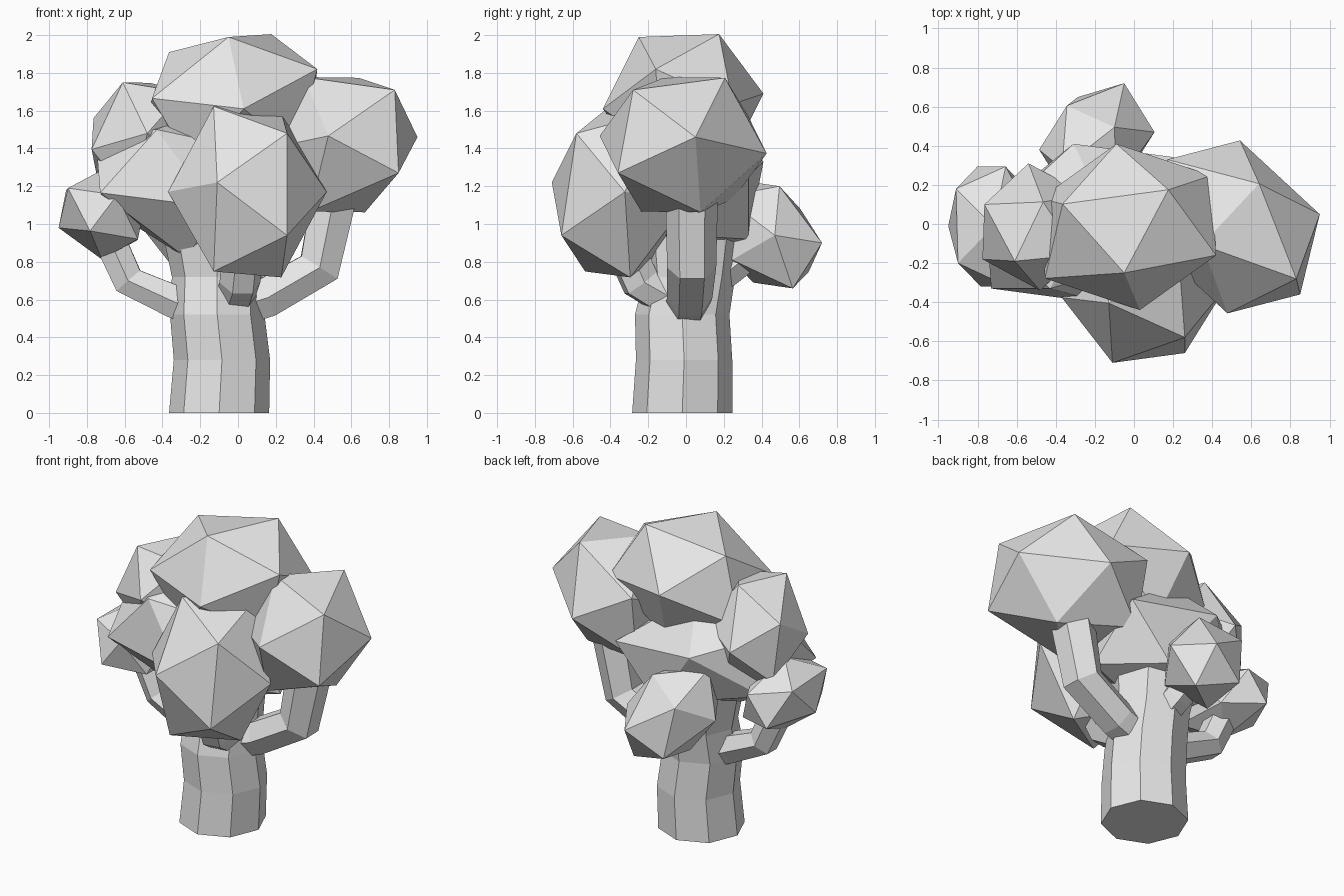
import bpy, bmesh
from math import cos, sin, tau
from mathutils import Matrix, Vector

cube = bpy.data.objects.get("Cube")
if cube:
    bpy.data.objects.remove(cube, do_unlink=True)

# One plain grey for the whole tree
grey = bpy.data.materials.new("plain_grey")
grey.use_nodes = True
colour = (0.8, 0.8, 0.8, 1)
grey.diffuse_color = colour
for node in grey.node_tree.nodes:
    if node.type == 'BSDF_PRINCIPLED':
        node.inputs["Base Color"].default_value = colour


def finish(bm, name):
    bmesh.ops.recalc_face_normals(bm, faces=bm.faces)
    mesh = bpy.data.meshes.new(name)
    bm.to_mesh(mesh)
    bm.free()
    mesh.materials.append(grey)
    obj = bpy.data.objects.new(name, mesh)
    bpy.context.collection.objects.link(obj)
    return obj


def columns(vectors):
    return Matrix(vectors).transposed()


def leaf_clump(name, centre, *corners):
    """Stretched icosahedron, set by its centre and the corners of one face."""
    bm = bmesh.new()
    bmesh.ops.create_icosphere(bm, subdivisions=1, radius=1)
    bm.faces.ensure_lookup_table()
    centre = Vector(centre)
    source = columns([v.co for v in bm.faces[0].verts])
    target = columns([Vector(c) - centre for c in corners])
    stretch = target @ source.inverted()
    for v in bm.verts:
        v.co = stretch @ v.co + centre
    return finish(bm, name)


def limb(name, path, radii, sides, level=False):
    """Tapered tube along a path; level keeps every ring horizontal."""
    bm = bmesh.new()
    points = [Vector(p) for p in path]
    rings = []
    for i, (p, r) in enumerate(zip(points, radii)):
        along = points[min(i + 1, len(points) - 1)] - points[max(i - 1, 0)]
        turn = Matrix.Identity(3) if level else along.to_track_quat('Z', 'Y').to_matrix()
        rings.append([bm.verts.new(p + turn @ Vector((r * cos(tau * k / sides),
                                                      r * sin(tau * k / sides), 0)))
                      for k in range(sides)])
    for low, high in zip(rings, rings[1:]):
        for k in range(sides):
            n = (k + 1) % sides
            bm.faces.new((low[k], low[n], high[n], high[k]))
    bm.faces.new(rings[0][::-1])
    bm.faces.new(rings[-1])
    return finish(bm, name)


# Trunk, flaring into the crown
limb("trunk",
     [(-.10, -.02, 0), (-.085, -.01, .28), (-.11, -.02, .52), (-.11, .02, .72), (-.14, .03, 1.15)],
     [.265, .255, .25, .24, .3], 8, level=True)

# Branches
limb("right_branch", [(-.05, 0, .55), (.15, .02, .61), (.43, .03, .77), (.52, .03, 1.2)],
     [.12, .12, .13, .14], 6)
limb("left_branch", [(-.2, 0, .54), (-.34, 0, .59), (-.58, .01, .7), (-.74, .01, 1.05)],
     [.11, .1, .095, .1], 6)
limb("front_branch", [(-.02, -.08, .6), (.01, -.24, .69), (.04, -.38, 1.0)],
     [.11, .11, .11], 6)
limb("back_branch", [(-.1, .08, .66), (-.14, .24, .78), (-.18, .42, .92)],
     [.1, .1, .09], 6)

# Leaf clumps: centre, then three corners of one face
leaf_clump("top_clump", (-.03, -.015, 1.65),
           (-.05, -.25, 1.99), (.42, -.16, 1.82), (.03, -.44, 1.61))
leaf_clump("right_clump", (.51, -.015, 1.42),
           (.95, .05, 1.46), (.83, -.28, 1.71), (.85, -.36, 1.27))
leaf_clump("front_clump", (.05, -.35, 1.17),
           (-.11, -.71, 1.22), (.26, -.58, 1.48), (.26, -.66, .94))
leaf_clump("upper_left_clump", (-.51, -.015, 1.435),
           (-.61, -.19, 1.75), (-.765, .1, 1.56), (-.775, -.18, 1.395))
leaf_clump("middle_clump", (-.22, 0, 1.21),
           (-.31, .41, 1.33), (.29, .33, 1.255), (-.01, .33, .92))
leaf_clump("back_clump", (-.19, .425, .945),
           (-.05, .72, .9), (.105, .47, .94), (-.1, .495, 1.2))
leaf_clump("lower_left_clump", (-.72, -.013, 1.05),
           (-.91, .18, 1.18), (-.9, -.2, 1.19), (-.95, -.01, .98))
